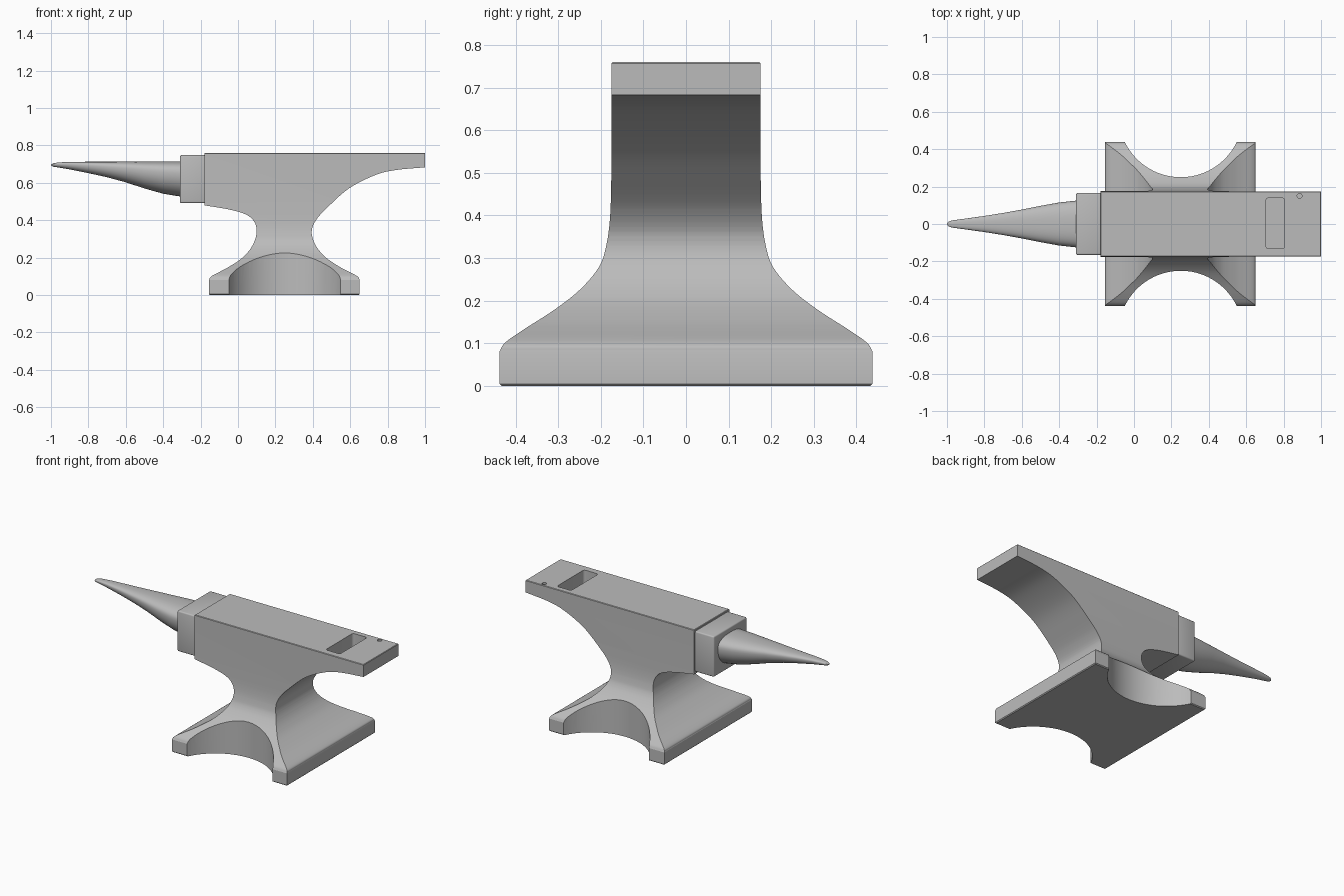
import bpy, bmesh, math
from mathutils import Vector

if "Cube" in bpy.data.objects:
    bpy.data.objects.remove(bpy.data.objects["Cube"])

steel = bpy.data.materials.new("steel_grey")
steel.diffuse_color = (0.5, 0.5, 0.5, 1)
steel.use_nodes = True
steel.node_tree.nodes["Principled BSDF"].inputs["Base Color"].default_value = steel.diffuse_color


def finish(name, bm):
    bmesh.ops.recalc_face_normals(bm, faces=bm.faces)
    me = bpy.data.meshes.new(name)
    bm.to_mesh(me)
    bm.free()
    me.materials.append(steel)
    ob = bpy.data.objects.new(name, me)
    bpy.context.collection.objects.link(ob)
    return ob


def spline(pts, n=6):
    """Smooth curve through 2D points (Catmull-Rom)."""
    p = [Vector(q) for q in pts]
    p = [2 * p[0] - p[1]] + p + [2 * p[-1] - p[-2]]
    out = []
    for a, b, c, d in zip(p, p[1:], p[2:], p[3:]):
        for i in range(n):
            t = i / n
            out.append(0.5 * (2 * b + (c - a) * t + (2 * a - 5 * b + 4 * c - d) * t * t
                              + (3 * b - a - 3 * c + d) * t ** 3))
    return [tuple(q) for q in out + [p[-2]]]


def prism(name, outline, to3d, lo, hi):
    """Extrude a 2D outline between two depths; to3d(u, v, depth) places it."""
    bm = bmesh.new()
    a, b = [[bm.verts.new(to3d(u, v, d)) for u, v in outline] for d in (lo, hi)]
    bm.faces.new(a)
    bm.faces.new(b[::-1])
    n = len(a)
    for i in range(n):
        j = (i + 1) % n
        bm.faces.new((a[i], a[j], b[j], b[i]))
    return finish(name, bm)


def boolean(ob, tool, op):
    m = ob.modifiers.new(op, 'BOOLEAN')
    m.operation, m.object, m.solver = op, tool, 'EXACT'
    bpy.context.view_layer.objects.active = ob
    bpy.ops.object.modifier_apply(modifier=m.name)
    bpy.data.objects.remove(tool)


def smooth(ob, angle=30):
    bpy.ops.object.select_all(action='DESELECT')
    ob.select_set(True)
    bpy.context.view_layer.objects.active = ob
    bpy.ops.object.shade_smooth_by_angle(angle=math.radians(angle))


def circle(cx, cy, r, n):
    return [(cx + r * math.cos(2 * math.pi * i / n), cy + r * math.sin(2 * math.pi * i / n))
            for i in range(n)]


# Body: side silhouette intersected with end silhouette
left = spline([(-0.155, 0.08), (-0.14, 0.102), (-0.05, 0.15), (0.03, 0.205), (0.08, 0.27),
               (0.1, 0.34), (0.085, 0.395), (0.04, 0.432), (-0.05, 0.458), (-0.18, 0.48)])
right = spline([(1, 0.683), (0.84, 0.668), (0.73, 0.64), (0.596, 0.572), (0.49, 0.48),
                (0.42, 0.405), (0.394, 0.34), (0.413, 0.27), (0.465, 0.205), (0.545, 0.15),
                (0.636, 0.102), (0.65, 0.08)])
side = ([(-0.15, 0), (-0.155, 0.005)] + left + [(-0.18, 0.757), (-0.177, 0.76), (0.997, 0.76),
        (1, 0.757)] + right + [(0.65, 0.005), (0.645, 0)])
body = prism("anvil_body", side, lambda u, v, d: (u, d, v), -1, 1)

half = spline([(0.438, 0.08), (0.424, 0.102), (0.38, 0.133), (0.31, 0.178), (0.25, 0.225),
               (0.205, 0.278), (0.187, 0.33), (0.178, 0.4), (0.175, 0.5)])
half = [(0.43, -0.003), (0.438, 0.005)] + half + [(0.175, 0.757), (0.171, 0.761)]
end = half + [(-y, z) for y, z in reversed(half)]
boolean(body, prism("end_cutter", end, lambda u, v, d: (d, u, v), -2, 2), 'INTERSECT')

# Round scoops in both sides of the foot
for s in (-1, 1):
    scoop = prism("scoop_cutter", circle(0.25, s * 0.582, 0.332, 72),
                  lambda u, v, d: (u, v, d), -0.1, 0.45)
    boolean(body, scoop, 'DIFFERENCE')

# Tool slot with rounded corners, and the small punch hole
r = 0.015
slot = []
for cx, cy, a0 in ((0.79, 0.125, 0), (0.72, 0.125, 90), (0.72, -0.117, 180), (0.79, -0.117, 270)):
    for k in range(5):
        a = math.radians(a0 + k * 22.5)
        slot.append((cx + r * math.cos(a), cy + r * math.sin(a)))
boolean(body, prism("slot_cutter", slot, lambda u, v, d: (u, v, d), 0.676, 0.9), 'DIFFERENCE')
boolean(body, prism("punch_cutter", circle(0.885, 0.15, 0.013, 24),
                    lambda u, v, d: (u, v, d), 0.7, 0.9), 'DIFFERENCE')
smooth(body, 25)

# Collar block between body and horn
bm = bmesh.new()
bmesh.ops.create_cube(bm, size=1)
for v in bm.verts:
    v.co = Vector((-0.24 + v.co.x * 0.14, v.co.y * 0.33, 0.62 + v.co.z * 0.256))
bmesh.ops.bevel(bm, geom=bm.edges[:], offset=0.008, segments=3, profile=0.5, affect='EDGES')
smooth(finish("collar", bm))

# Horn: round below, flattened above; rows are (x, half width, bottom, top)
rows = [(-0.29, 0.127, 0.524, 0.715), (-0.4, 0.115, 0.542, 0.715), (-0.5, 0.097, 0.570, 0.714),
        (-0.6, 0.077, 0.603, 0.714), (-0.7, 0.059, 0.630, 0.713), (-0.8, 0.043, 0.652, 0.713),
        (-0.9, 0.029, 0.672, 0.712), (-0.96, 0.021, 0.682, 0.709), (-0.985, 0.016, 0.686, 0.705),
        (-0.996, 0.009, 0.690, 0.700), (-1.0, 0.002, 0.694, 0.696)]
bm = bmesh.new()
rings = []
for x, w, lo, hi in rows:
    mid = min(lo + w, (lo + 2 * hi) / 3)
    ring = []
    for i in range(40):
        a = 2 * math.pi * i / 40
        c, s = math.cos(a), math.sin(a)
        e = 0.8 if s > 0 else 1.0
        y = math.copysign(abs(c) ** e, c) * w
        z = s ** e * (hi - mid) if s > 0 else s * (mid - lo)
        ring.append(bm.verts.new((x, y, mid + z)))
    rings.append(ring)
for a, b in zip(rings, rings[1:]):
    for i in range(40):
        j = (i + 1) % 40
        bm.faces.new((a[i], a[j], b[j], b[i]))
bm.faces.new(rings[0])
bm.faces.new(rings[-1])
smooth(finish("horn", bm), 40)
